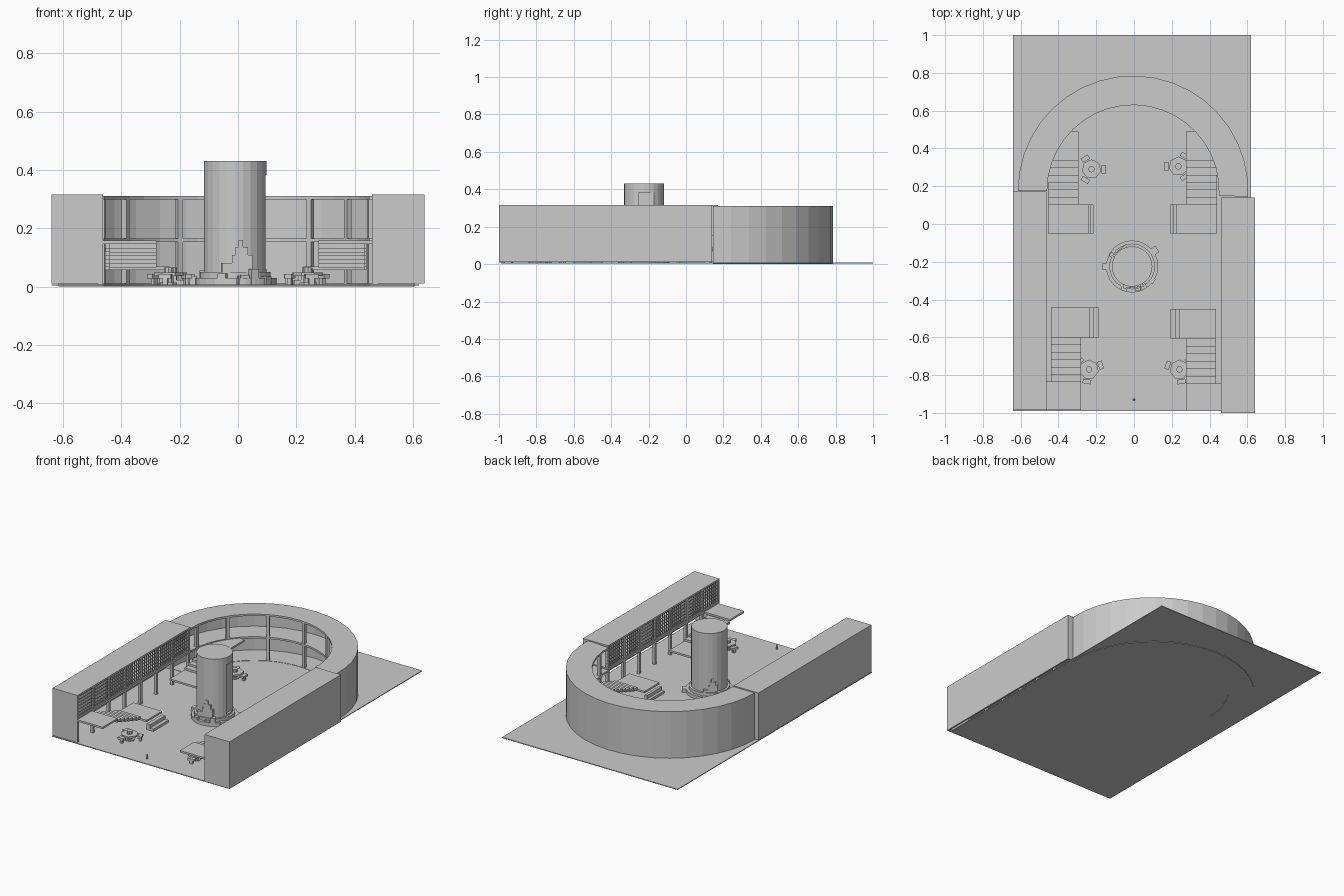
import bpy, bmesh, math
from mathutils import Matrix, Vector

if "Cube" in bpy.data.objects:
    bpy.data.objects.remove(bpy.data.objects["Cube"])

def finish(name, bm):
    bmesh.ops.recalc_face_normals(bm, faces=bm.faces)
    me = bpy.data.meshes.new(name)
    bm.to_mesh(me)
    bm.free()
    ob = bpy.data.objects.new(name, me)
    bpy.context.collection.objects.link(ob)
    return ob

def add_box(bm, x0, x1, y0, y1, z0, z1, turn=None):
    m = Matrix.Translation(((x0+x1)/2, (y0+y1)/2, (z0+z1)/2)) @ Matrix.Diagonal((abs(x1-x0), abs(y1-y0), abs(z1-z0), 1))
    bmesh.ops.create_cube(bm, size=1, matrix=(turn or Matrix()) @ m)

def boxes(name, items):
    bm = bmesh.new()
    for it in items:
        add_box(bm, *it)
    return finish(name, bm)

def add_cyl(bm, x, y, z0, z1, r, n, r2=None):
    bmesh.ops.create_cone(bm, cap_ends=True, segments=n, radius1=r, radius2=r if r2 is None else r2,
                          depth=z1-z0, matrix=Matrix.Translation((x, y, (z0+z1)/2)))

def cyl(name, *a):
    bm = bmesh.new()
    add_cyl(bm, *a)
    return finish(name, bm)

CX, CY = -0.005, 0.175

def arc(name, r0, r1, z0, z1, a0=-3, a1=180, n=20):
    bm = bmesh.new()
    rows = []
    for i in range(n+1):
        a = math.radians(a0+(a1-a0)*i/n)
        rows.append([bm.verts.new((CX+r*math.cos(a), CY+r*math.sin(a), z))
                     for r, z in ((r0, z0), (r1, z0), (r1, z1), (r0, z1))])
    for p, q in zip(rows, rows[1:]):
        for k in range(4):
            bm.faces.new((p[k], p[(k+1) % 4], q[(k+1) % 4], q[k]))
    bm.faces.new(rows[0])
    bm.faces.new(rows[-1])
    return finish(name, bm)

# Ground
boxes("ground", [(-.64, .62, -.99, 1.0, .003, .008)])

# Curved gallery
arc("gallery_floor", .455, .61, 0, .01)
arc("gallery_outer_wall", .6, .61, 0, .31)
arc("gallery_roof", .455, .61, .298, .31)
arc("gallery_balcony", .455, .605, .152, .164)
bm = bmesh.new()
for a in (8, 35, 57, 86, 115, 145, 172):
    t = Matrix.Translation((CX, CY, 0)) @ Matrix.Rotation(math.radians(a), 4, 'Z')
    add_box(bm, .455, .475, -.009, .009, .008, .3, t)
finish("gallery_columns", bm)

# Straight wings: outer shell, upper floor, columns and lattice windows
for side, s, xi, xo, y0, y1 in (("left", -1, .462, .64, -.985, .172), ("right", 1, .46, .64, -1, .14)):
    a, b = s*xi, s*xo
    boxes(side+"_wing_shell", [
        (b, b-s*.01, y0, y1, .01, .315),
        (a, b, y0, y1, .303, .315),
        (a, b, y0, y0+.01, .01, .315),
        (s*.6, b, y1-.008, y1, .01, .315)])
    boxes(side+"_wing_upper_floor", [(a, b, y0, y1, .152, .168)])
    n = 7
    step = (y1-y0-.02)/n
    cols, bars = [], []
    for i in range(n+1):
        y = y0+.01+i*step
        cols.append((a+s*.002, a+s*.02, y-.008, y+.008, .008, .304))
        if i == n:
            break
        for k in range(1, 8):
            yy = y+step*k/8
            bars.append((a+s*.006, a+s*.012, yy-.002, yy+.002, .168, .304))
    for k in range(7):
        z = .172+.021*k
        bars.append((a+s*.006, a+s*.012, y0, y1, z-.002, z+.002))
    boxes(side+"_wing_columns", cols)
    boxes(side+"_wing_lattice", bars)

# Staircases: top slab, flight, low landing and last steps
def staircase(name, s, xw, xi, xl, xe, ya, yb, yc, yd):
    lo, hi = .068, .158
    items = [(s*xw, s*xi, ya, yb, hi-.012, hi), (s*xw, s*xl, yc, yd, lo-.012, lo)]
    n = 6
    for i in range(n):
        z = hi-(hi-lo)*(i+1)/(n+1)
        items.append((s*xw, s*xi, yb+(yc-yb)*i/n, yb+(yc-yb)*(i+1)/n, z-.015, z))
    for i in range(2):
        z = lo*(2-i)/3
        w = (xl-xe)/2
        items.append((s*(xl-w*i), s*(xl-w*(i+1)), yc, yd, .008, z))
    items.append((s*xw, s*(xw+.06), ya, yb, hi-.012, hi))
    boxes(name, items)

staircase("front_left_stairs", -1, .44, .28, .235, .187, -.985, -.835, -.6, -.443)
staircase("front_right_stairs", 1, .435, .276, .24, .193, -.99, -.845, -.605, -.45)
staircase("back_left_stairs", -1, .455, .295, .24, .215, .49, .335, .102, -.05)
staircase("back_right_stairs", 1, .44, .276, .225, .19, .49, .335, .102, -.05)

# Central tower on a stepped round base
TX, TY = -.01, -.225
cyl("tower_base_lower", TX, TY, .005, .03, .138, 24)
cyl("tower_base_upper", TX, TY, .03, .05, .121, 24)
tower = cyl("tower", TX, TY, .03, .43, .107, 24)
notch = boxes("tower_notch_cutter", [(.082, .2, -.25, -.1, .06, .382)])
notch.hide_render = True
notch.hide_viewport = True
mod = tower.modifiers.new("notch", 'BOOLEAN')
mod.operation = 'DIFFERENCE'
mod.object = notch

# Stacked blocks against the tower
for name, deg, f in (("front_block_stack", -85, 1), ("back_block_stack", 130, .85)):
    bm = bmesh.new()
    t = Matrix.Translation((TX, TY, 0)) @ Matrix.Rotation(math.radians(deg), 4, 'Z')
    for u0, u1, h in ((-.055, .05, .08), (-.02, .05, .108), (-.008, .035, .135), (.002, .018, .16)):
        add_box(bm, .085, .112, u0*f, u1*f, .03, h*f, t)
    finish(name, bm)

# Loose blocks round the base
bm = bmesh.new()
for deg, r, w, h in ((180, .145, .035, .035), (35, .15, .04, .03), (-110, .125, .03, .045), (-60, .125, .03, .06),
                     (-75, .12, .03, .04), (150, .122, .025, .055), (-35, .13, .03, .035)):
    t = Matrix.Translation((TX, TY, 0)) @ Matrix.Rotation(math.radians(deg), 4, 'Z')
    add_box(bm, r-.015, r+.012, -w/2, w/2, .008, h, t)
finish("base_blocks", bm)

# Round tables with stools
for i, (x, y, turn) in enumerate(((-.225, .29, 0), (.235, .305, 60), (-.238, -.77, 20), (.24, -.77, 40))):
    bm = bmesh.new()
    add_cyl(bm, x, y, .036, .048, .052, 7)
    add_cyl(bm, x, y, .005, .066, .017, 10)
    add_cyl(bm, x, y, .005, .014, .03, 7)
    finish("table_%d" % (i+1), bm)
    bm = bmesh.new()
    for k in range(3):
        t = Matrix.Translation((x, y, 0)) @ Matrix.Rotation(math.radians(turn+120*k), 4, 'Z')
        add_box(bm, .053, .077, -.022, .022, .028, .043, t)
        add_box(bm, .058, .072, -.009, .009, .008, .028, t)
    finish("stools_%d" % (i+1), bm)

# Tiny standing figure at the entrance
bm = bmesh.new()
add_cyl(bm, 0, -.93, .005, .03, .006, 8, .004)
bmesh.ops.create_icosphere(bm, subdivisions=1, radius=.005, matrix=Matrix.Translation((0, -.93, .034)))
finish("visitor_marker", bm)
